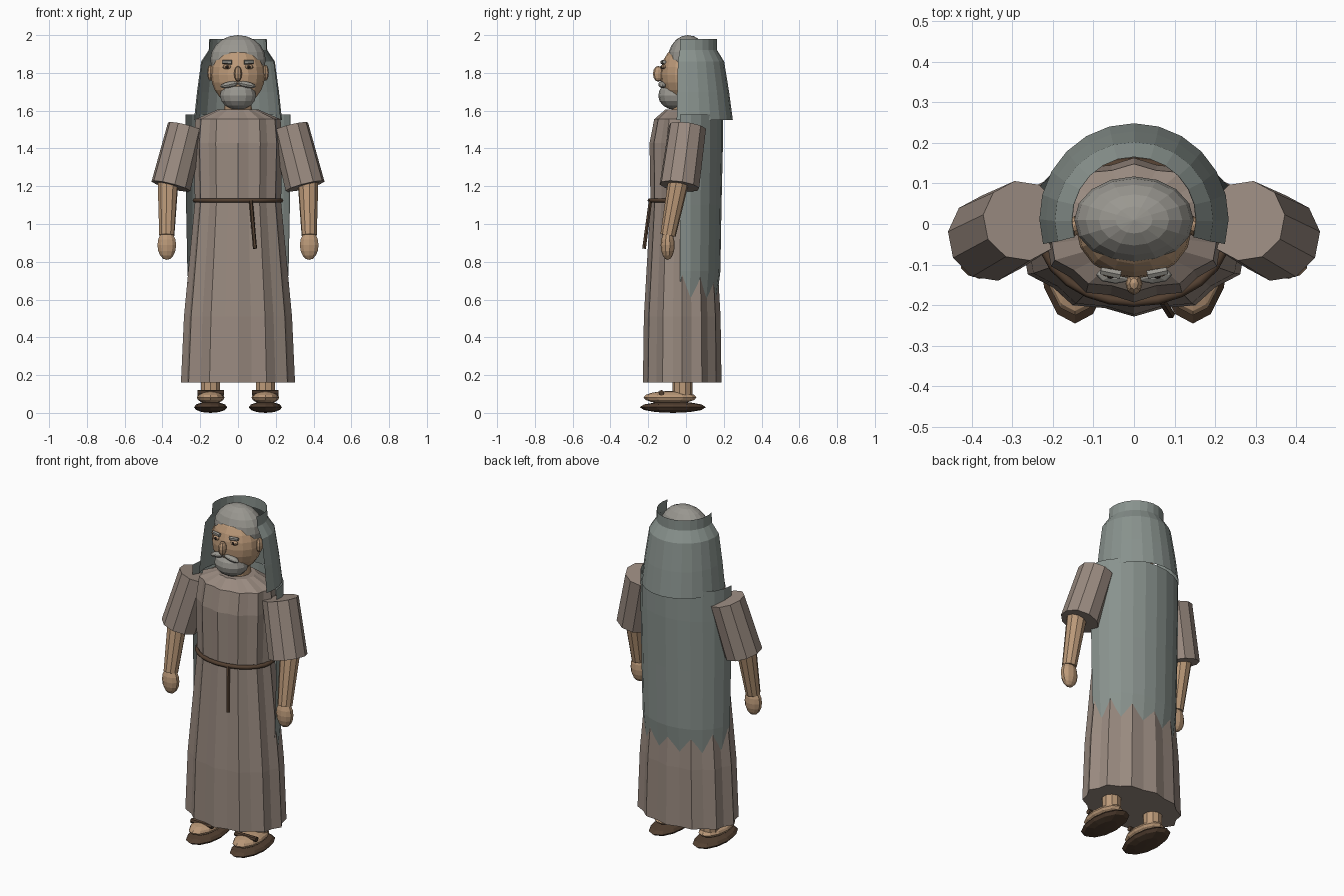
import bpy
from math import sin, cos, pi, radians
from mathutils import Vector

if "Cube" in bpy.data.objects:
    bpy.data.objects.remove(bpy.data.objects["Cube"])


def material(name, rgb):
    m = bpy.data.materials.new(name)
    m.diffuse_color = (*rgb, 1)
    m.use_nodes = True
    m.node_tree.nodes["Principled BSDF"].inputs["Base Color"].default_value = m.diffuse_color
    return m


ROBE = material("robe_wool", (0.32, 0.255, 0.215))
CLOTH = material("grey_cloth", (0.25, 0.29, 0.27))
SKIN = material("skin", (0.50, 0.32, 0.19))
HAIR = material("grey_hair", (0.32, 0.31, 0.28))
LEATHER = material("leather", (0.085, 0.05, 0.03))
DARK = material("dark", (0.03, 0.02, 0.015))


def loft(name, rings, a0, a1, n, mat, pleat=0.0, caps=False):
    """Rings are (z, centre y, x radius, y radius); angle 0 faces the front."""
    closed = abs(a1 - a0) >= 359
    cols = n if closed else n + 1
    verts, faces = [], []
    for z, cy, rx, ry in rings:
        for i in range(cols):
            a = radians(a0 + (a1 - a0) * i / n)
            k = 1 - pleat * (i % 2)
            verts.append((rx * k * sin(a), cy - ry * k * cos(a), z))
    for j in range(len(rings) - 1):
        for i in range(n):
            p, q = j * cols + i, j * cols + (i + 1) % cols
            faces.append((p, q, q + cols, p + cols))
    if caps:
        faces.append(tuple(reversed(range(cols))))
        faces.append(tuple(range((len(rings) - 1) * cols, len(rings) * cols)))
    me = bpy.data.meshes.new(name)
    me.from_pydata(verts, [], faces)
    ob = bpy.data.objects.new(name, me)
    bpy.context.collection.objects.link(ob)
    me.materials.append(mat)
    return ob


def ball(name, loc, size, mat, seg=12, rings=8, rot=(0, 0, 0)):
    bpy.ops.mesh.primitive_uv_sphere_add(segments=seg, ring_count=rings, radius=1,
                                         location=loc, rotation=rot)
    ob = bpy.context.object
    ob.name, ob.scale = name, size
    ob.data.materials.append(mat)
    return ob


def rod(name, p, q, r1, r2, mat, n=10):
    p, q = Vector(p), Vector(q)
    bpy.ops.mesh.primitive_cone_add(vertices=n, radius1=r1, radius2=r2, depth=(q - p).length,
                                    location=(p + q) / 2)
    ob = bpy.context.object
    ob.name = name
    ob.rotation_euler = (q - p).to_track_quat('Z', 'Y').to_euler()
    ob.data.materials.append(mat)
    return ob


# Pleated robe
loft("robe", [(0.16, -0.02, 0.302, 0.208), (0.51, -0.02, 0.286, 0.203),
              (1.12, -0.02, 0.228, 0.168), (1.43, -0.015, 0.236, 0.178),
              (1.555, -0.01, 0.225, 0.158), (1.605, -0.01, 0.11, 0.10)],
     0, 360, 24, ROBE, pleat=0.07, caps=True)

# Rope belt with hanging end
belt_pts = 24
curve = bpy.data.curves.new("belt", 'CURVE')
curve.dimensions = '3D'
curve.bevel_depth, curve.bevel_resolution = 0.012, 1
sp = curve.splines.new('POLY')
sp.points.add(belt_pts - 1)
for i, pt in enumerate(sp.points):
    a = 2 * pi * i / belt_pts
    pt.co = (0.228 * sin(a), -0.02 - 0.172 * cos(a), 1.125, 1)
sp.use_cyclic_u = True
curve.materials.append(LEATHER)
bpy.context.collection.objects.link(bpy.data.objects.new("belt", curve))
rod("belt_end", (0.09, -0.222, 0.87), (0.068, -0.188, 1.125), 0.011, 0.010, LEATHER, 6)

# Mantle on the back and open head cloth
loft("mantle", [(0.57, -0.02, 0.255, 0.18), (0.75, -0.025, 0.268, 0.207),
                (1.1, -0.025, 0.275, 0.213), (1.4, -0.025, 0.278, 0.22),
                (1.58, -0.025, 0.278, 0.22)], 88, 272, 12, CLOTH)
loft("head_cloth", [(1.55, 0.015, 0.233, 0.233), (1.7, 0.013, 0.217, 0.215),
                    (1.86, 0.01, 0.195, 0.192), (1.92, 0.01, 0.155, 0.155),
                    (1.98, 0.01, 0.152, 0.155)], 74, 286, 14, CLOTH)

# Neck, head, hair and beard
rod("neck", (0, 0, 1.55), (0, -0.01, 1.70), 0.075, 0.07, SKIN, 12)
ball("head", (0, -0.01, 1.79), (0.143, 0.125, 0.16), SKIN, 16, 12)
ball("hair", (0, 0.01, 1.87), (0.147, 0.107, 0.13), HAIR, 16, 10)
ball("beard", (0, -0.06, 1.68), (0.098, 0.087, 0.075), HAIR, 14, 8)
ball("nose", (0, -0.147, 1.795), (0.021, 0.028, 0.042), SKIN, 8, 6)

# Mirrored parts
for s, side in ((-1, "right"), (1, "left")):
    ball(side + "_ear", (s * 0.146, -0.005, 1.80), (0.017, 0.025, 0.042), SKIN, 8, 6)
    ball(side + "_eye", (s * 0.058, -0.118, 1.832), (0.024, 0.014, 0.013), SKIN, 8, 6)
    ball(side + "_pupil", (s * 0.058, -0.129, 1.832), (0.009, 0.006, 0.009), DARK, 8, 4)
    rod(side + "_brow", (s * 0.033, -0.125, 1.856), (s * 0.082, -0.115, 1.858),
        0.012, 0.010, HAIR, 6)
    ball(side + "_moustache", (s * 0.045, -0.125, 1.738), (0.05, 0.022, 0.016), HAIR, 8, 6,
         (0, s * 0.2, 0))
    # Arm
    rod(side + "_sleeve", (s * 0.355, -0.035, 1.20), (s * 0.275, 0.008, 1.513),
        0.107, 0.100, ROBE, 10)
    rod(side + "_forearm", (s * 0.377, -0.095, 0.94), (s * 0.37, -0.035, 1.25),
        0.041, 0.057, SKIN, 10)
    ball(side + "_hand", (s * 0.377, -0.097, 0.888), (0.052, 0.037, 0.078), SKIN, 10, 8)
    # Foot and sandal
    rod(side + "_leg", (s * 0.145, -0.018, 0.09), (s * 0.145, -0.018, 0.26),
        0.053, 0.053, SKIN, 10)
    ball(side + "_foot", (s * 0.145, -0.085, 0.082), (0.073, 0.14, 0.034), SKIN, 12, 8)
    ball(side + "_sole", (s * 0.145, -0.07, 0.03), (0.088, 0.175, 0.03), LEATHER, 12, 6)
    rod(side + "_strap", (s * 0.075, -0.13, 0.106), (s * 0.215, -0.13, 0.106),
        0.015, 0.015, LEATHER, 8)
